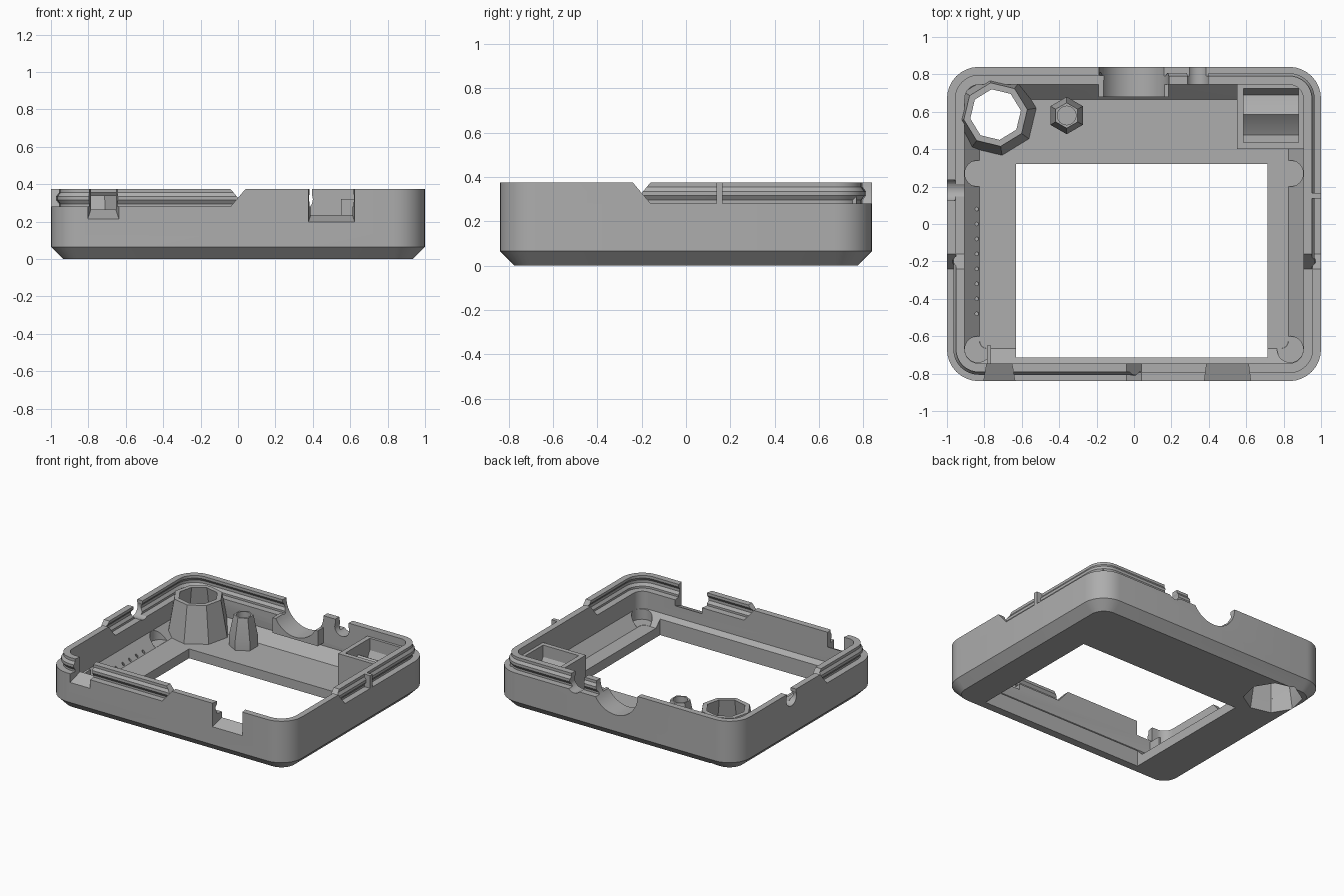
import bpy, bmesh, math
from mathutils import Matrix, Vector

cube = bpy.data.objects.get("Cube")
if cube:
    bpy.data.objects.remove(cube, do_unlink=True)

GREY = (0.42, 0.42, 0.42, 1)
mat = bpy.data.materials.new("matte grey")
mat.use_nodes = True
mat.diffuse_color = GREY
mat.node_tree.nodes["Principled BSDF"].inputs["Base Color"].default_value = GREY

HX, HY, RADIUS = 1.0, 0.84, 0.17
SEAM, TOP, SEAM_Y = 0.28, 0.375, -0.2


def finish(name, bm):
    bmesh.ops.recalc_face_normals(bm, faces=bm.faces)
    mesh = bpy.data.meshes.new(name)
    bm.to_mesh(mesh)
    bm.free()
    ob = bpy.data.objects.new(name, mesh)
    ob.data.materials.append(mat)
    bpy.context.collection.objects.link(ob)
    return ob


def loft(name, loops, closed=False):
    """Skin a stack of equal-length loops; cap the ends unless closed."""
    bm = bmesh.new()
    rows = [[bm.verts.new(p) for p in loop] for loop in loops]
    n = len(rows[0])
    pairs = list(zip(rows, rows[1:])) + ([(rows[-1], rows[0])] if closed else [])
    for a, b in pairs:
        for i in range(n):
            j = (i + 1) % n
            bm.faces.new((a[i], a[j], b[j], b[i]))
    if not closed:
        bm.faces.new(rows[0][::-1])
        bm.faces.new(rows[-1])
    return finish(name, bm)


def rounded_loop(inset, z, steps=8):
    r = max(RADIUS - inset, 0.04)
    pts = []
    for q, (sx, sy) in enumerate(((1, 1), (-1, 1), (-1, -1), (1, -1))):
        cx, cy = sx * (HX - inset - r), sy * (HY - inset - r)
        for k in range(steps + 1):
            a = (q + k / steps) * math.pi / 2
            pts.append((cx + r * math.cos(a), cy + r * math.sin(a), z))
    return pts


def rect(x0, x1, y0, y1, z):
    return [(x0, y0, z), (x1, y0, z), (x1, y1, z), (x0, y1, z)]


def box(name, x0, x1, y0, y1, z0, z1):
    return loft(name, [rect(x0, x1, y0, y1, z0), rect(x0, x1, y0, y1, z1)])


def ring(x, y, r, z, sides, turn=0.0):
    return [(x + r * math.cos(turn + i * math.tau / sides),
             y + r * math.sin(turn + i * math.tau / sides), z) for i in range(sides)]


def cylinder(name, center, r, length, axis="Z", sides=32):
    bm = bmesh.new()
    rot = {"X": Matrix.Rotation(math.pi / 2, 4, "Y"),
           "Y": Matrix.Rotation(math.pi / 2, 4, "X"), "Z": Matrix()}[axis]
    bmesh.ops.create_cone(bm, cap_ends=True, segments=sides, radius1=r, radius2=r,
                          depth=length, matrix=Matrix.Translation(Vector(center)) @ rot)
    return finish(name, bm)


def cut(targets, cutters):
    for ob in targets:
        bpy.context.view_layer.objects.active = ob
        for c in cutters:
            mod = ob.modifiers.new("cut", "BOOLEAN")
            mod.operation, mod.solver, mod.object = "DIFFERENCE", "EXACT", c
            bpy.ops.object.modifier_apply(modifier=mod.name)
    for c in cutters:
        bpy.data.objects.remove(c, do_unlink=True)


# Tray: chamfered outside, sloped inner floor edge
body = loft("case_body", [rounded_loop(i, z) for i, z in (
    (0.065, 0), (0, 0.065), (0, SEAM), (0.095, SEAM), (0.095, 0.15), (0.175, 0.07))])

# Interlocking rims: a grooved outer lip and a beaded inner tongue
outer_lip = loft("outer_lip", [rounded_loop(i, z) for i, z in (
    (0, SEAM), (0, TOP), (0.045, TOP), (0.045, 0.355), (0.03, 0.335),
    (0.03, 0.315), (0.045, 0.295), (0.045, SEAM))], closed=True)
tongue = loft("inner_tongue", [rounded_loop(i, z) for i, z in (
    (0.048, SEAM), (0.048, 0.295), (0.034, 0.315), (0.034, 0.335),
    (0.048, 0.355), (0.048, TOP), (0.095, TOP), (0.095, SEAM))], closed=True)


def quadrant(sx, sy):
    loops = []
    for z in (SEAM - 0.02, TOP + 0.02):
        shift = (z - (SEAM + TOP) / 2) * 0.85
        xs = sorted((sx * 1.3, -sx * shift))
        ys = sorted((sy * 1.3, SEAM_Y - sy * shift))
        loops.append(rect(*xs, *ys, z))
    return loft("quadrant_cutter", loops)


cut([outer_lip], [quadrant(-1, -1), quadrant(1, 1)])
cut([tongue], [quadrant(1, -1), quadrant(-1, 1)])

# Collar behind the large cable notch
collar = loft("cable_collar", [rect(-0.19, 0.185, 0.68, 0.77, 0.17),
                               rect(-0.19, 0.185, 0.68, 0.77, TOP - 0.09)])

# Screen window, round port and floor details
port = (-0.74, 0.585)
turn = math.pi / 8 * 0.4
cutters = [box("window_cutter", -0.63, 0.715, -0.715, 0.32, -0.1, 0.3),
           loft("port_cutter", [ring(*port, 0.205, -0.02, 8, turn),
                                ring(*port, 0.13, 0.4, 8, turn)])]
for sx in (-1, 1):
    for y in (0.27, -0.67):
        cutters.append(cylinder("corner_pocket_cutter", (sx * 0.835, y, 0.17), 0.07, 0.198))
for i in range(8):
    cutters.append(cylinder("pin_hole_cutter", (-0.84, 0.08 - i * 0.08, 0.1), 0.01, 0.1, sides=8))
cut([body], cutters)


# Wall notches through tray and rims
def front_notch(x0, x1, flare, z_out, z_in):
    return loft("front_notch_cutter", [
        [(x0 - f, y, z), (x1 + f, y, z), (x1 + f, y, 0.5), (x0 - f, y, 0.5)]
        for y, f, z in ((-0.85, flare, z_out), (-0.735, 0, z_in))])


notches = [front_notch(-0.785, -0.655, 0.02, 0.21, 0.27),
           front_notch(0.39, 0.61, 0.015, 0.195, 0.24),
           cylinder("cable_cutter", (0, 0.77, TOP), 0.187, 0.3, "Y", 48),
           cylinder("wire_cutter", (0.34, 0.8, 0.32), 0.06, 0.14, "Y"),
           box("wire_slot_cutter", 0.285, 0.395, 0.73, 0.87, 0.32, 0.5),
           cylinder("side_cutter", (-0.95, 0.18, 0.33), 0.06, 0.14, "X"),
           box("side_slot_cutter", -1.02, -0.88, 0.125, 0.235, 0.33, 0.5)]
cut([body, outer_lip, tongue, collar], notches)

# Rib on the side ledge and small post inside the front wall
rib = box("side_rib", 0.95, 1.0, 0.137, 0.165, SEAM - 0.01, TOP)
post = box("front_post", -0.785, -0.765, -0.75, -0.65, 0.06, 0.25)

# Faceted tapering port tube, open at both ends
tube = loft("port_tube", [ring(*port, r, z, 8, turn) for r, z in (
    (0.222, 0.06), (0.172, 0.34), (0.137, 0.34), (0.2, 0.02))], closed=True)

# Six-sided standoff with a blind hole
spot = (-0.36, 0.58)
standoff = loft("standoff", [ring(*spot, r, z, 24) for r, z in (
    (0.066, 0.3), (0.05, 0.3), (0.05, 0.12))])
cone = loft("standoff_base", [ring(*spot, r, z, 6, math.pi / 6) for r, z in (
    (0.1, 0.06), (0.1, 0.14), (0.068, 0.3))])
cut([cone], [cylinder("bore_cutter", (*spot, 0.25), 0.05, 0.24, sides=24)])
bpy.data.objects.remove(standoff, do_unlink=True)

# Square holder with a rolled bed
holder = box("holder", 0.55, 0.92, 0.40, 0.77, 0.06, 0.32)
cut([holder], [box("holder_cutter", 0.585, 0.88, 0.435, 0.725, 0.13, 0.5)])
bed_profile = ((0.43, 0.1), (0.43, 0.24), (0.475, 0.17), (0.53, 0.2), (0.585, 0.25),
               (0.64, 0.22), (0.69, 0.17), (0.73, 0.24), (0.73, 0.1))
bed = loft("holder_bed", [[(x, y, z) for y, z in bed_profile] for x in (0.58, 0.885)])

# Smooth rounded walls, crisp edges
for ob in (body, outer_lip, tongue, collar, rib, post, tube, cone, holder, bed):
    bpy.ops.object.select_all(action="DESELECT")
    ob.select_set(True)
    bpy.context.view_layer.objects.active = ob
    bpy.ops.object.shade_smooth_by_angle(angle=math.radians(25))
